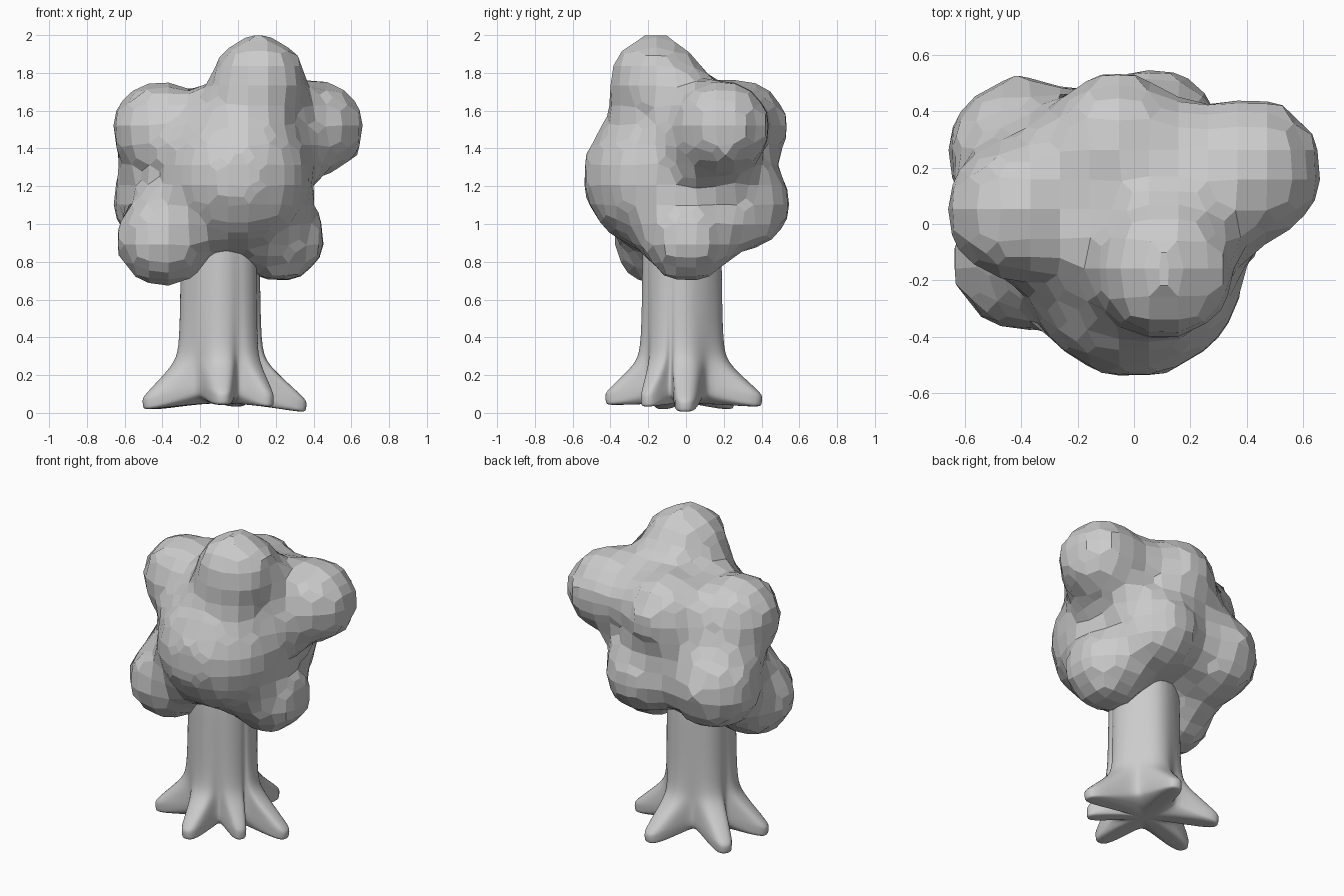
import bpy, bmesh, math
from mathutils import Vector

if "Cube" in bpy.data.objects:
    bpy.data.objects.remove(bpy.data.objects["Cube"])


def ball_points(centre, radius, level=2):
    """Points of an even ball around a centre."""
    bm = bmesh.new()
    bmesh.ops.create_icosphere(bm, subdivisions=level + 1, radius=radius)
    pts = [Vector(centre) + v.co for v in bm.verts]
    bm.free()
    return pts


def add_puff(mesh, points):
    """Wrap the points in a shell and append it to the mesh."""
    bm = bmesh.new()
    for p in points:
        bm.verts.new(p)
    bmesh.ops.convex_hull(bm, input=bm.verts[:])
    loose = [v for v in bm.verts if not v.link_faces]
    bmesh.ops.delete(bm, geom=loose, context='VERTS')
    bmesh.ops.recalc_face_normals(bm, faces=bm.faces[:])
    bm.from_mesh(mesh)
    bm.to_mesh(mesh)
    bm.free()


# Foliage: clustered puffs (centre, radius)
puffs = {
    "front":       ((0.00, -0.15, 1.25), 0.405),
    "top":         ((0.11, -0.165, 1.755), 0.257),
    "right":       ((0.41, 0.19, 1.51), 0.268),
    "left_upper":  ((-0.41, 0.05, 1.50), 0.268),
    "left_back":   ((-0.39, 0.25, 1.13), 0.285),
    "back_upper":  ((-0.06, 0.28, 1.51), 0.268),
    "back_lower":  ((0.07, 0.30, 1.11), 0.262),
    "right_lower": ((0.22, 0.01, 0.935), 0.257),
    "left_lower":  ((-0.39, -0.13, 0.92), 0.265),
    "core":        ((-0.03, 0.06, 1.22), 0.33),
}
# Necks that blend neighbouring puffs together (radius at each end)
links = [("top", "front", 0.215, 0.33), ("right", "back_upper", 0.225, 0.2),
         ("left_upper", "back_upper", 0.205, 0.19), ("left_upper", "left_back", 0.22, 0.24),
         ("left_back", "back_upper", 0.2, 0.19), ("right_lower", "back_lower", 0.21, 0.23),
         ("right_lower", "front", 0.15, 0.22),
         ("left_lower", "left_back", 0.17, 0.2), ("left_lower", "front", 0.17, 0.22),
         ("left_upper", "front", 0.15, 0.22), ("left_back", "back_lower", 0.17, 0.17)]

foliage_mesh = bpy.data.meshes.new("foliage")
for centre, radius in puffs.values():
    add_puff(foliage_mesh, ball_points(centre, radius))
for a, b, ra, rb in links:
    add_puff(foliage_mesh, ball_points(puffs[a][0], ra) + ball_points(puffs[b][0], rb))
foliage = bpy.data.objects.new("foliage", foliage_mesh)
bpy.context.collection.objects.link(foliage)
# Fuse finely, soften the creases, then rebuild with large flat facets
fuse = foliage.modifiers.new("fuse", 'REMESH')
fuse.mode, fuse.voxel_size = 'VOXEL', 0.025
soften = foliage.modifiers.new("soften", 'SMOOTH')
soften.factor, soften.iterations = 0.5, 3
facets = foliage.modifiers.new("facets", 'REMESH')
facets.mode, facets.voxel_size, facets.use_smooth_shade = 'VOXEL', 0.105, False

# Trunk with six flared roots: (direction in degrees, reach, tip drop)
roots = [(2, 0.455, 0.03), (77, 0.43, 0.0), (145, 0.44, 0.015),
         (195, 0.42, 0.015), (272, 0.405, -0.01), (324, 0.34, 0.0)]
# Rings: height, ridge radius, valley radius, share of root reach, valley lift
rings = [(1.15, 0.21, 0.20, 0, 0), (0.75, 0.215, 0.205, 0, 0), (0.36, 0.22, 0.205, 0, 0),
         (0.27, 0.235, 0.205, 0.06, 0.02), (0.19, 0.235, 0.205, 0.5, 0.04),
         (0.105, 0.235, 0.205, 1, 0.06), (0.085, 0.235, 0.205, 1.04, 0.05),
         (0.04, 0.235, 0.20, 1.02, 0.06), (0.03, 0.22, 0.18, 0.95, 0.05),
         (0.045, 0.15, 0.12, 0.2, 0.01), (0.05, 0.06, 0.05, 0, 0)]
bm = bmesh.new()
loops = []
for z, ridge, valley, share, lift in rings:
    loop = []
    for i, (ang, reach, drop) in enumerate(roots):
        nxt = roots[(i + 1) % len(roots)][0] + (360 if i == len(roots) - 1 else 0)
        gap = nxt - ang
        tip = ridge + (reach - ridge) * share
        half = 14 - 6.5 * min(share, 1)
        d = -drop * min(share, 1)
        for a, r, dz in ((ang - half, tip * 0.98, d), (ang, tip, d),
                         (ang + half, tip * 0.98, d),
                         (ang + gap * 0.42, valley, lift), (ang + gap * 0.58, valley, lift)):
            t = math.radians(a)
            loop.append(bm.verts.new((-0.095 + r * math.cos(t), -0.02 + r * math.sin(t),
                                      z + dz)))
    loops.append(loop)
for up, low in zip(loops, loops[1:]):
    n = len(up)
    for k in range(n):
        bm.faces.new((up[k], low[k], low[(k + 1) % n], up[(k + 1) % n]))
bm.faces.new(loops[0])
bm.faces.new(loops[-1][::-1])
bmesh.ops.recalc_face_normals(bm, faces=bm.faces[:])
trunk_mesh = bpy.data.meshes.new("trunk")
bm.to_mesh(trunk_mesh)
bm.free()
trunk_mesh.shade_smooth()
trunk = bpy.data.objects.new("trunk", trunk_mesh)
bpy.context.collection.objects.link(trunk)
smooth = trunk.modifiers.new("rounding", 'SUBSURF')
smooth.levels = smooth.render_levels = 2
